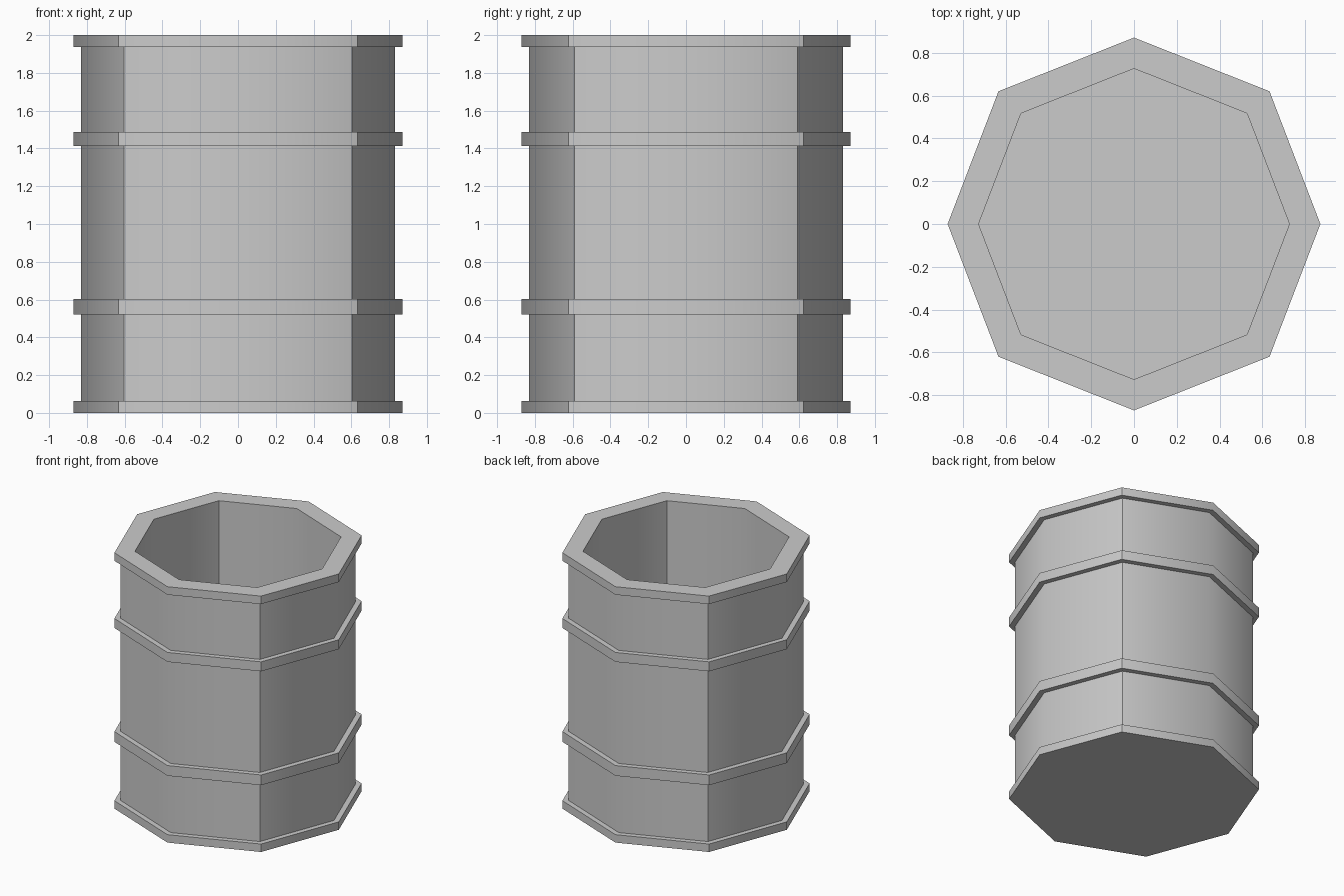
import bpy, bmesh, math

if "Cube" in bpy.data.objects:
    bpy.data.objects.remove(bpy.data.objects["Cube"])

# Slightly uneven octagon, as unit multipliers of the radius
OCTAGON = [(1, 0), (0.727, 0.712), (0, 1), (-0.727, 0.712),
           (-1, 0), (-0.727, -0.712), (0, -1), (0.727, -0.712)]

OUTER, BODY, INNER, FLOOR = 0.872, 0.83, 0.727, 0.08
BANDS = [(0.0, 0.062), (0.522, 0.602), (1.412, 1.486), (1.937, 2.0)]

# Wall profile (radius, height): up the outside over the bands, down the inside
profile = []
for i, (low, high) in enumerate(BANDS):
    if i > 0:
        profile.append((BODY, low))
    profile += [(OUTER, low), (OUTER, high)]
    if i < len(BANDS) - 1:
        profile.append((BODY, high))
profile += [(INNER, 2.0), (INNER, FLOOR)]

# Barrel: sweep the profile around the octagon, then close base and floor
bm = bmesh.new()
rings = [[bm.verts.new((r * x, r * y, z)) for x, y in OCTAGON] for r, z in profile]
for a, b in zip(rings, rings[1:]):
    for k in range(8):
        n = (k + 1) % 8
        bm.faces.new((a[k], a[n], b[n], b[k]))
bm.faces.new(rings[0][::-1])
bm.faces.new(rings[-1])
bmesh.ops.recalc_face_normals(bm, faces=bm.faces)

mesh = bpy.data.meshes.new("open_barrel")
bm.to_mesh(mesh)
bm.free()
barrel = bpy.data.objects.new("open_barrel", mesh)
bpy.context.collection.objects.link(barrel)

# Smooth the four axis corners, keep the diagonal corners and bands sharp
bpy.context.view_layer.objects.active = barrel
barrel.select_set(True)
bpy.ops.object.shade_smooth_by_angle(angle=math.radians(45))
